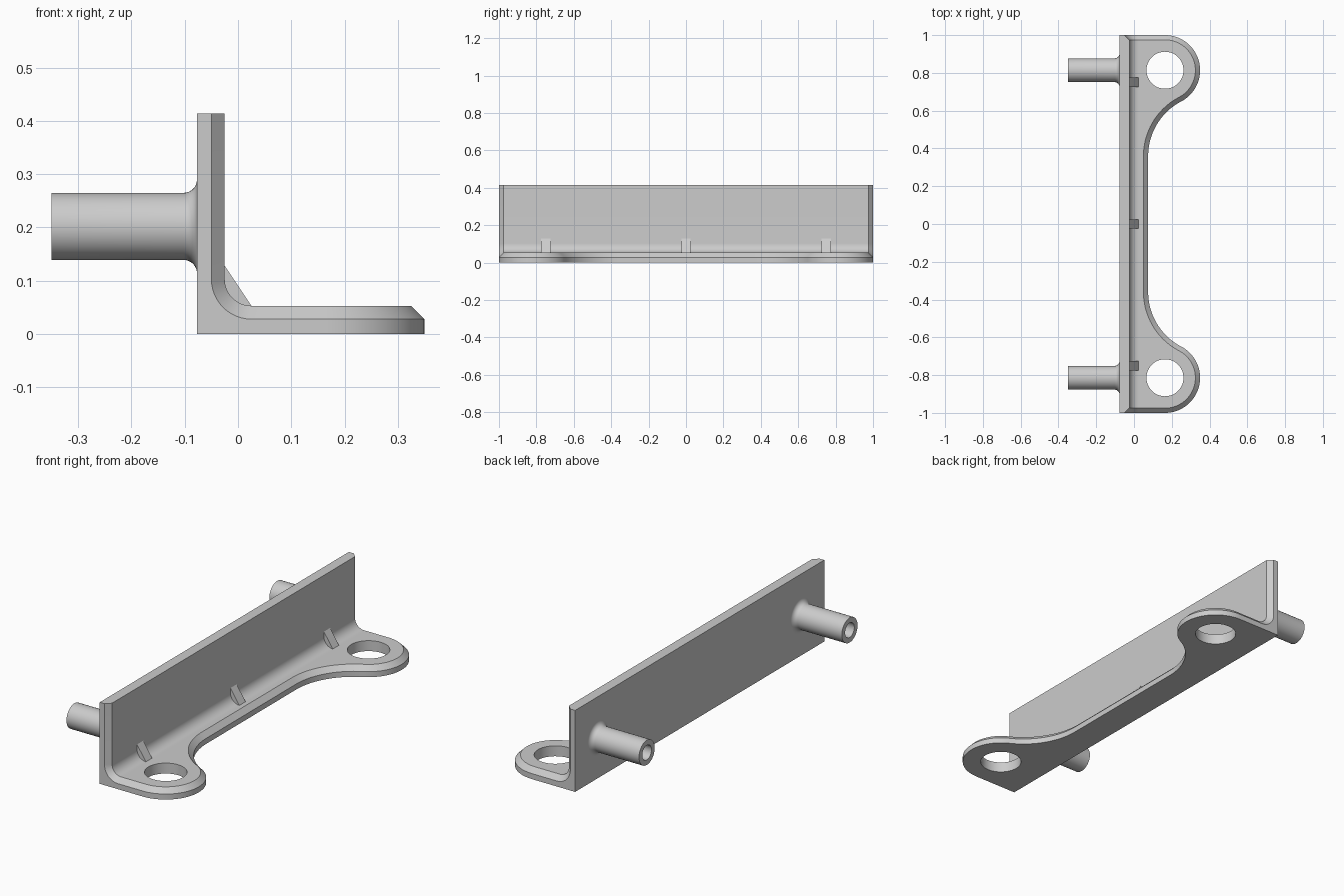
import bpy, bmesh, math
from mathutils import Vector

cube = bpy.data.objects.get("Cube")
if cube:
    bpy.data.objects.remove(cube, do_unlink=True)

# Single grey material
grey = bpy.data.materials.new("plain grey")
grey.use_nodes = True
colour = (0.6, 0.6, 0.6, 1)
grey.diffuse_color = colour
grey.node_tree.nodes["Principled BSDF"].inputs["Base Color"].default_value = colour

# Main dimensions
BACK, FACE, JOIN = -0.077, -0.025, 0.025      # wall back, wall face, start of foot plate
TOP, THICK, CH = 0.414, 0.053, 0.025          # wall height, plate thickness, chamfer
PAD_X, PAD_Y, PAD_R, HOLE_R = 0.164, 0.814, 0.186, 0.098
WEB_X, NECK_Y = 0.075, 0.36                   # narrow edge and where its curve starts
PIN_Z, PIN_R, BORE_R = 0.202, 0.063, 0.037


def arc(cx, cy, r, a0, a1, n):
    return [(cx + r * math.cos(a0 + (a1 - a0) * i / n),
             cy + r * math.sin(a0 + (a1 - a0) * i / n)) for i in range(n + 1)]


def finish(bm, name):
    bmesh.ops.remove_doubles(bm, verts=bm.verts, dist=1e-5)
    bmesh.ops.recalc_face_normals(bm, faces=bm.faces)
    mesh = bpy.data.meshes.new(name)
    bm.to_mesh(mesh)
    bm.free()
    mesh.materials.append(grey)
    ob = bpy.data.objects.new(name, mesh)
    bpy.context.collection.objects.link(ob)
    bpy.ops.object.select_all(action='DESELECT')
    ob.select_set(True)
    bpy.context.view_layer.objects.active = ob
    bpy.ops.object.shade_smooth_by_angle(angle=math.radians(30))
    return ob


def skin(bm, rings, closed=False):
    """Join consecutive rows of points with quads."""
    rows = [[bm.verts.new(p) for p in ring] for ring in rings]
    for a, b in zip(rows, rows[1:]):
        n = len(a)
        for i in range(n if closed else n - 1):
            j = (i + 1) % n
            bm.faces.new((a[i], a[j], b[j], b[i]))
    return rows


def outline(d):
    """Foot plate edge moved inwards by d, from the front end to the back end."""
    dx, dy = PAD_X - WEB_X, PAD_Y - NECK_Y
    r = (dx * dx + dy * dy - PAD_R ** 2) / (2 * (PAD_R + dx))
    ang = math.atan2(-dy, r - dx)             # tangent direction seen from the pad
    pad = arc(PAD_X, PAD_Y, PAD_R - d, math.pi / 2, ang, 40)
    neck = arc(WEB_X + r, NECK_Y, r + d, ang + math.pi, math.pi, 24)
    half = [(JOIN, 1 - d)] + pad + neck[1:]
    return [(x, -y) for x, y in half] + half[::-1]


def section(d):
    """Wall and corner profile, with the inner side thinned by d."""
    fillet = arc(JOIN, THICK + 0.05, 0.05 + d, math.pi, 1.5 * math.pi, 12)
    return [(JOIN, 0), (BACK, 0), (BACK, TOP), (FACE - d, TOP)] + fillet


# Bracket body: wall with filleted corner and chamfered ends
bm = bmesh.new()
rows = skin(bm, [[(x, y, z) for x, z in section(d)]
                 for y, d in ((-1, CH), (CH - 1, 0), (1 - CH, 0), (1, CH))])
bm.faces.new(rows[0])
bm.faces.new(rows[-1])

# Bracket body: foot plate with chamfered rim and two round holes
levels = [(0, 0), (THICK - CH, 0), (THICK, CH)]
rim = skin(bm, [[(x, y, z) for x, y in outline(d)] for z, d in levels])
holes = []
for s in (-1, 1):
    ring = arc(PAD_X, s * PAD_Y, HOLE_R, 0, 2 * math.pi, 48)[:-1]
    holes.append(skin(bm, [[(x, y, z) for x, y in ring] for z in (0, THICK)], True))


def loop_edges(verts):
    pairs = zip(verts, verts[1:] + verts[:1])
    return [bm.edges.get(p) or bm.edges.new(p) for p in pairs]


inner = [bm.verts.new((JOIN, s * (1 - CH), 0)) for s in (1, -1)]
for boundary, k, nz in ((rim[0] + inner, 0, -1), (rim[-1], -1, 1)):
    edges = loop_edges(boundary)
    for h in holes:
        edges += loop_edges(h[k])
    bmesh.ops.triangle_fill(bm, use_beauty=True, edges=edges, normal=Vector((0, 0, nz)))
finish(bm, "bracket_body")

# Small triangular ribs in the corner
for label, yc in (("front", -0.75), ("middle", 0), ("back", 0.75)):
    bm = bmesh.new()
    tri = [(FACE, 0.128), (JOIN, THICK), (JOIN, 0.045), (FACE - 0.01, 0.045), (FACE - 0.01, 0.128)]
    ends = skin(bm, [[(x, yc + t, z) for x, z in tri] for t in (-0.025, 0.025)], True)
    for e in ends:
        bm.faces.new(e)
    finish(bm, label + "_rib")

# Hollow pins with a flared root on the wall back
for label, yc in (("front", -PAD_Y), ("back", PAD_Y)):
    bm = bmesh.new()
    flare = arc(BACK - CH, PIN_R + CH, CH, -math.pi / 2, 0, 8)
    profile = [(-0.1, BORE_R), (-0.35, BORE_R), (-0.35, PIN_R)] + flare + [(BACK + 0.01, PIN_R + CH)]
    rows = skin(bm, [[(x, yc + r * math.cos(a), PIN_Z + r * math.sin(a))
                      for a in (2 * math.pi * i / 48 for i in range(48))]
                     for x, r in profile], True)
    bm.faces.new(rows[0])
    bm.faces.new(rows[-1])
    finish(bm, label + "_pin")
